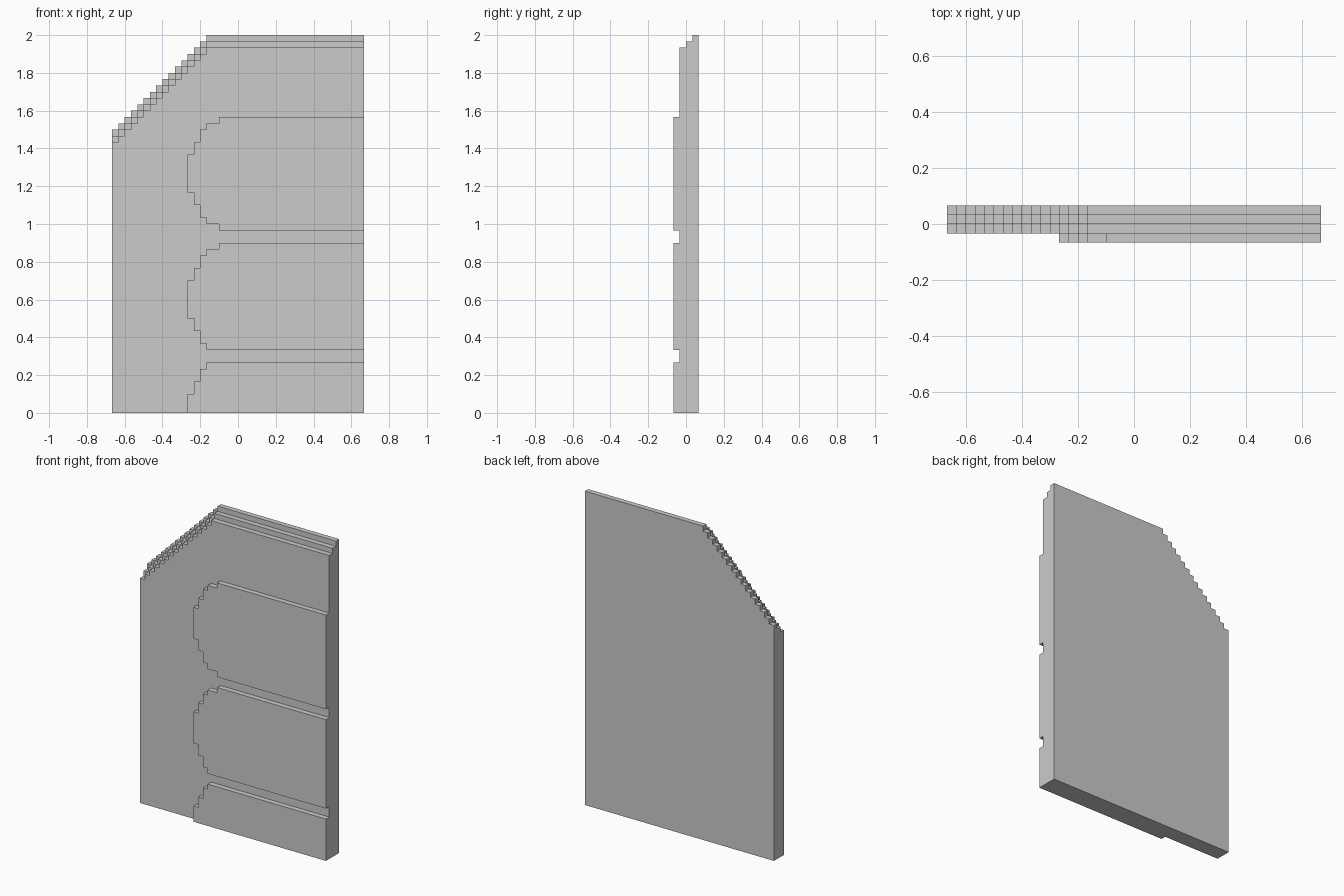
import bpy, bmesh

if "Cube" in bpy.data.objects:
    bpy.data.objects.remove(bpy.data.objects["Cube"])

U = 1 / 30  # size of one block step


def plate(name, outline, y0, y1):
    """Extrude an x/z outline (in block steps) from y0 to y1."""
    bm = bmesh.new()
    face = bm.faces.new([bm.verts.new((x * U, y0 * U, z * U)) for x, z in outline])
    ext = bmesh.ops.extrude_face_region(bm, geom=[face])
    verts = [g for g in ext["geom"] if isinstance(g, bmesh.types.BMVert)]
    bmesh.ops.translate(bm, verts=verts, vec=(0, (y1 - y0) * U, 0))
    bmesh.ops.recalc_face_normals(bm, faces=bm.faces)
    mesh = bpy.data.meshes.new(name)
    bm.to_mesh(mesh)
    bm.free()
    obj = bpy.data.objects.new(name, mesh)
    bpy.context.collection.objects.link(obj)
    return obj


def stepped_outline(left_top):
    """Rectangle whose upper left corner is cut by a 45 degree staircase."""
    pts = [(20, 0), (-20, 0)]
    for i in range(16):
        pts += [(-20 + i, left_top + i), (-19 + i, left_top + i)]
    pts[-1] = (20, left_top + 15)
    return pts


def half_outline(steps):
    """Staircase along (x, top) steps, ending at the right edge."""
    pts = []
    for i, (x, z) in enumerate(steps):
        pts += [(x, z), (steps[i + 1][0] if i + 1 < len(steps) else 20, z)]
    return pts


def pad_outline(upper, lower):
    return half_outline(upper) + half_outline(lower)[::-1]


# Back panel: three layers, each one step lower towards the front
panel = plate("panel", stepped_outline(45), 1, 2)
parts = [plate("middle_layer", stepped_outline(44), 0, 1.5),
         plate("front_layer", stepped_outline(43), -1, 0.5)]

# Raised rounded pads on the front
wide_top = [(-8, 3), (-7, 5), (-6, 7), (-5, 8), (-3, 9)]
round_end = wide_top[:-1]
short_bottom = [(-8, -3), (-7, -5), (-6, -7), (-5, -8)]
long_bottom = short_bottom + [(-3, -9)]


def shift(steps, z):
    return [(x, h + z) for x, h in steps]


parts += [
    plate("upper_pad", pad_outline(shift(wide_top, 38), shift(long_bottom, 38)), -2, -0.5),
    plate("middle_pad", pad_outline(shift(wide_top, 18), shift(short_bottom, 18)), -2, -0.5),
    plate("lower_pad", pad_outline(round_end, [(-8, 0)]), -2, -0.5),
]

# Merge into one clean solid
bpy.context.view_layer.objects.active = panel
for part in parts:
    mod = panel.modifiers.new("union", "BOOLEAN")
    mod.operation = "UNION"
    mod.solver = "EXACT"
    mod.object = part
    bpy.ops.object.modifier_apply(modifier=mod.name)
    bpy.data.objects.remove(part)
